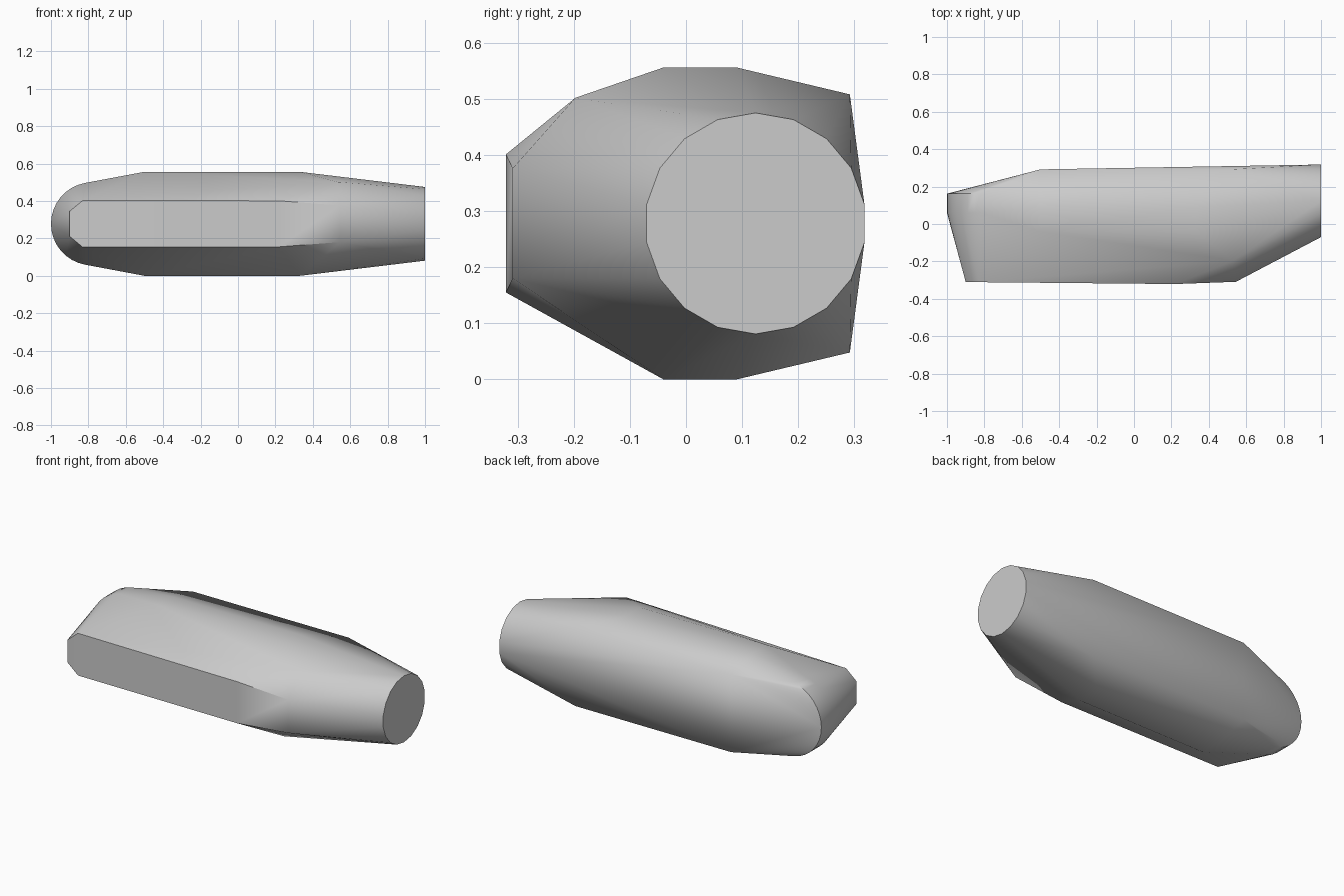
import bpy, bmesh, math

cube = bpy.data.objects.get("Cube")
if cube:
    bpy.data.objects.remove(cube, do_unlink=True)

MID = 0.278  # height of the horizontal symmetry plane


def material(name, rgb):
    m = bpy.data.materials.new(name)
    m.use_nodes = True
    m.diffuse_color = (*rgb, 1)
    bsdf = next(n for n in m.node_tree.nodes if n.type == "BSDF_PRINCIPLED")
    bsdf.inputs["Base Color"].default_value = (*rgb, 1)
    return m


def mirrored(x, y, half):
    """A point above the middle plane and its twin below."""
    return [(x, y, MID + half), (x, y, MID - half)]


points = []

# Round flat nose on the +x end
SIDES, RADIUS = 18, 0.197
for i in range(SIDES):
    a = math.tau * (i + 0.5) / SIDES
    points.append((1.0, 0.124 + RADIUS * math.cos(a), MID + RADIUS * math.sin(a)))

# Half-round tail on the -x end
STEPS, TAIL = 16, 0.222
for y in (0.06, 0.162):
    for i in range(STEPS + 1):
        a = math.radians(80) * (2 * i / STEPS - 1)
        points.append((-0.778 - TAIL * math.cos(a), y, MID + TAIL * math.sin(a)))

# Flat top and bottom
for x in (-0.5, 0.33):
    for y in (-0.04, 0.09):
        points += mirrored(x, y, 0.278)

# Back panel corners
for x in (-0.5, 0.52):
    points += mirrored(x, 0.292, 0.23)

# Front panel outline
for x, y, half in ((-0.9, -0.309, 0.067), (-0.83, -0.311, 0.125),
                   (0.22, -0.321, 0.123), (0.545, -0.309, 0.098)):
    points += mirrored(x, y, half)

# Upper shoulder beside the nose
points.append((0.53, -0.197, 0.502))

# Skin the sections into one closed body
bm = bmesh.new()
for p in points:
    bm.verts.new(p)
hull = bmesh.ops.convex_hull(bm, input=bm.verts)
loose = {g for g in hull["geom_interior"] + hull["geom_unused"]
         if isinstance(g, bmesh.types.BMVert)}
bmesh.ops.delete(bm, geom=list(loose), context="VERTS")
bmesh.ops.dissolve_limit(bm, angle_limit=math.radians(0.5),
                         verts=bm.verts, edges=bm.edges)
bmesh.ops.recalc_face_normals(bm, faces=bm.faces)
mesh = bpy.data.meshes.new("body")
bm.to_mesh(mesh)
bm.free()

body = bpy.data.objects.new("body", mesh)
bpy.context.collection.objects.link(body)
mesh.materials.append(material("plain grey", (0.6, 0.6, 0.6)))

# Smooth shading with crisp rims
bpy.ops.object.select_all(action="DESELECT")
body.select_set(True)
bpy.context.view_layer.objects.active = body
bpy.ops.object.shade_smooth_by_angle(angle=math.radians(30))
